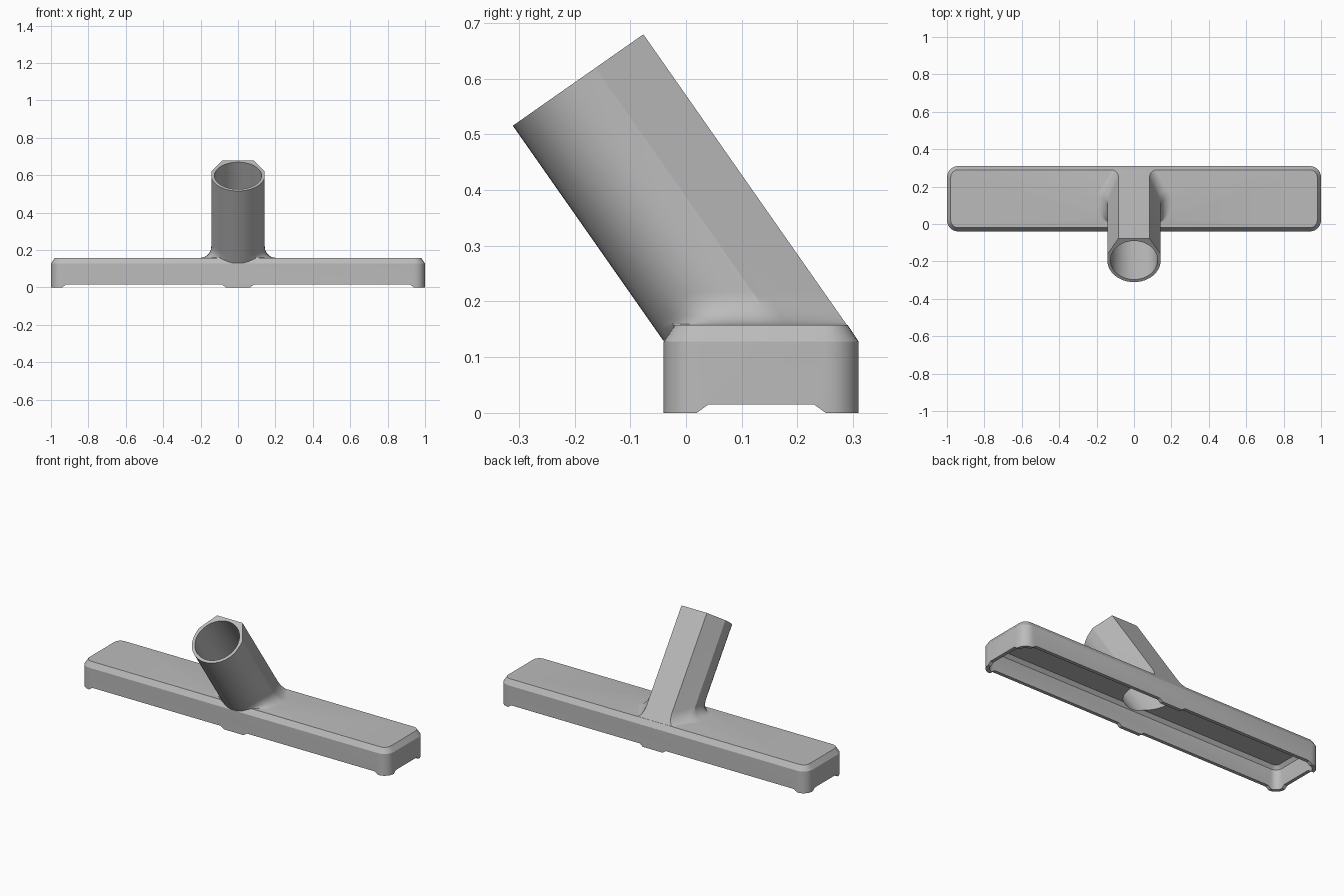
import bpy, bmesh
from math import sin, cos, pi, sqrt, radians

cube = bpy.data.objects.get("Cube")
if cube:
    bpy.data.objects.remove(cube, do_unlink=True)

grey = bpy.data.materials.new("plain_grey")
grey.use_nodes = True
grey.diffuse_color = (0.5, 0.5, 0.5, 1)
grey.node_tree.nodes["Principled BSDF"].inputs["Base Color"].default_value = (0.5, 0.5, 0.5, 1)

MID_Y = 0.135            # middle of the head in depth
BASE, TOP = 0.128, 0.158  # start and end of the top chamfer
R, BORE = 0.143, 0.126   # tube outer and inner radius
LENGTH = 0.573           # tube length along its axis
FILLET = 0.06
TILT = radians(55)
N = 48


def loft(name, rings):
    """Closed solid through a list of rings with equal point counts."""
    bm = bmesh.new()
    rows = [[bm.verts.new(p) for p in ring] for ring in rings]
    n = len(rows[0])
    for a, b in zip(rows, rows[1:]):
        for i in range(n):
            j = (i + 1) % n
            bm.faces.new((a[i], a[j], b[j], b[i]))
    bm.faces.new(rows[0][::-1])
    bm.faces.new(rows[-1])
    bmesh.ops.recalc_face_normals(bm, faces=bm.faces)
    mesh = bpy.data.meshes.new(name)
    bm.to_mesh(mesh)
    bm.free()
    obj = bpy.data.objects.new(name, mesh)
    bpy.context.collection.objects.link(obj)
    mesh.materials.append(grey)
    return obj


def rounded_ring(inset, z, radius=0.06, steps=6):
    """Rounded rectangle of the head's footprint, moved inwards."""
    hx, hy, r = 1 - inset, 0.175 - inset, radius - inset
    ring = []
    for k, (sx, sy) in enumerate(((1, 1), (-1, 1), (-1, -1), (1, -1))):
        for i in range(steps + 1):
            a = (k + i / steps) * pi / 2
            ring.append((sx * (hx - r) + r * cos(a), MID_Y + sy * (hy - r) + r * sin(a), z))
    return ring


def section(radius, faceted):
    """Round underside; the upper half may be faceted like a hexagon."""
    pts = []
    for i in range(N):
        a = 2 * pi * i / N
        rho = radius
        if faceted and sin(a) >= 0:
            rho /= max(abs(cos(a)), sin(a), cos(a - pi / 6), cos(a - 5 * pi / 6))
        pts.append((rho * cos(a), rho * sin(a)))
    return pts


def place(u, v, t):
    return (u, MID_Y + v * sin(TILT) - t * cos(TILT), BASE + v * cos(TILT) + t * sin(TILT))


def level_ring(pts, z, flare=0):
    """Horizontal slice of the tilted tube, flared sideways behind the front edge."""
    ring = []
    for u, v in pts:
        x, y, _ = place(u, v, (z - BASE - v * cos(TILT)) / sin(TILT))
        w = min(1, max(0, (y + 0.03) / 0.06))
        ring.append((x * (1 + flare / R * w), y, z))
    return ring


def end_ring(pts, t):
    return [place(u, v, t) for u, v in pts]


def combine(target, other, operation):
    mod = target.modifiers.new(operation.lower(), 'BOOLEAN')
    mod.operation, mod.object, mod.solver = operation, other, 'EXACT'
    bpy.context.view_layer.objects.active = target
    bpy.ops.object.modifier_apply(modifier=mod.name)
    bpy.data.objects.remove(other, do_unlink=True)


def notch(axis, lo, hi, across):
    """Sloped slot in the bottom rim, running from lo to hi along an axis."""
    slope = 0.022
    profile = ((lo - slope, -0.001), (hi + slope, -0.001), (hi, 0.015), (lo, 0.015))
    rings = []
    for d in across:
        rings.append([(p, d, z) if axis == 'x' else (d, p, z) for p, z in profile])
    return loft("rim_notch", rings)


# Head with chamfered top
head = loft("floor_nozzle", [rounded_ring(0, 0), rounded_ring(0, BASE), rounded_ring(0.02, TOP)])

# Tilted tube with a flared foot
outer = section(R, True)
rings = [level_ring(outer, 0.13), level_ring(outer, 0.15, FILLET)]
for i in range(9):
    a = i / 8 * pi / 2
    rings.append(level_ring(outer, TOP + FILLET * (1 - cos(a)), FILLET * (1 - sin(a))))
rings.append(end_ring(outer, LENGTH))
combine(head, loft("tube", rings), 'UNION')

# Hollow underside
cavity = loft("cavity", [rounded_ring(0.02, -0.02), rounded_ring(0.02, 0.118),
                         rounded_ring(0.036, 0.138)])
combine(head, cavity, 'DIFFERENCE')

# Bore through the tube into the cavity
inner = section(BORE, False)
combine(head, loft("bore", [level_ring(inner, 0.121), end_ring(inner, LENGTH + 0.02)]), 'DIFFERENCE')

# Slots that leave feet at the corners and the middle
for lo, hi in ((0.085, 0.92), (-0.92, -0.085)):
    combine(head, notch('x', lo, hi, (-0.2, 0.5)), 'DIFFERENCE')
combine(head, notch('y', 0.04, 0.23, (-1.2, 1.2)), 'DIFFERENCE')

# Smooth curves, crisp edges
bpy.ops.object.select_all(action='DESELECT')
head.select_set(True)
bpy.context.view_layer.objects.active = head
bpy.ops.object.shade_smooth_by_angle(angle=radians(25))
